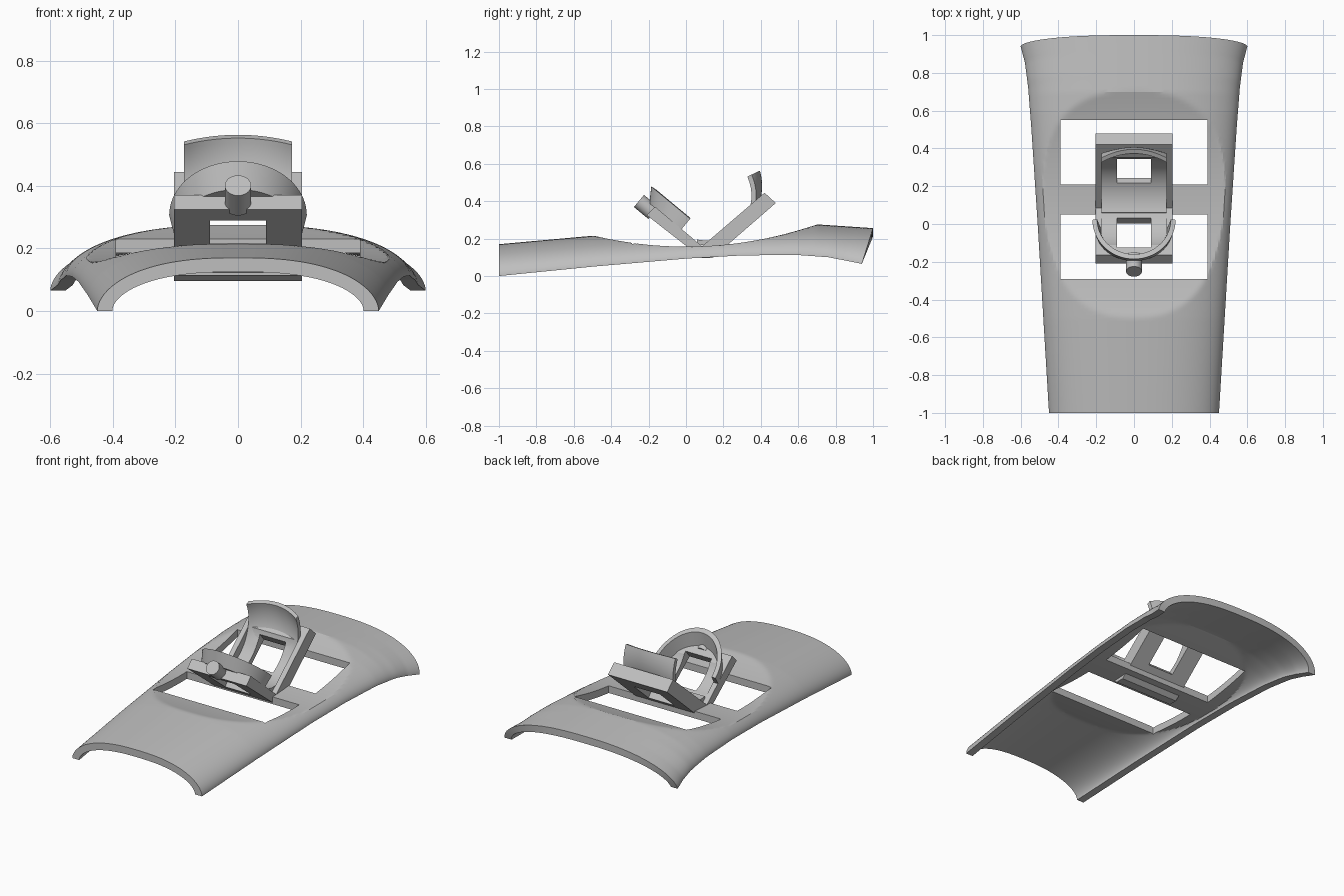
import bpy, bmesh, math
from mathutils import Vector

cube = bpy.data.objects.get("Cube")
if cube:
    bpy.data.objects.remove(cube, do_unlink=True)

grey = bpy.data.materials.new("light_grey")
grey.use_nodes = True
grey.diffuse_color = (0.52, 0.52, 0.52, 1)
grey.node_tree.nodes["Principled BSDF"].inputs["Base Color"].default_value = grey.diffuse_color


def finish(name, bm):
    bmesh.ops.recalc_face_normals(bm, faces=bm.faces)
    mesh = bpy.data.meshes.new(name)
    bm.to_mesh(mesh)
    bm.free()
    mesh.materials.append(grey)
    obj = bpy.data.objects.new(name, mesh)
    bpy.context.collection.objects.link(obj)
    return obj


def loft(name, rings):
    """Join closed rings, each an outer line followed by the reversed inner line."""
    bm = bmesh.new()
    rows = [[bm.verts.new(p) for p in ring] for ring in rings]
    n = len(rows[0])
    for a, b in zip(rows, rows[1:]):
        for i in range(n):
            j = (i + 1) % n
            bm.faces.new((a[i], a[j], b[j], b[i]))
    for row in (rows[0], rows[-1]):
        for i in range(n // 2 - 1):
            bm.faces.new((row[i], row[i + 1], row[n - 2 - i], row[n - 1 - i]))
    return finish(name, bm)


def box(name, centre, size, angle):
    bm = bmesh.new()
    bmesh.ops.create_cube(bm, size=1)
    obj = finish(name, bm)
    obj.location, obj.scale, obj.rotation_euler.x = centre, size, angle
    return obj


def cylinder(name, centre, radius, length, rotation):
    bm = bmesh.new()
    bmesh.ops.create_cone(bm, cap_ends=True, segments=64, radius1=radius, radius2=radius, depth=length)
    obj = finish(name, bm)
    obj.location, obj.rotation_euler = centre, rotation
    return obj


def cut(obj, cutters):
    bpy.context.view_layer.update()
    bpy.context.view_layer.objects.active = obj
    for cutter in cutters:
        cutter.hide_render = True
        mod = obj.modifiers.new("cut", 'BOOLEAN')
        mod.operation, mod.solver, mod.object = 'DIFFERENCE', 'EXACT', cutter
        bpy.ops.object.modifier_apply(modifier=mod.name)


def smooth(obj, degrees):
    bpy.ops.object.select_all(action='DESELECT')
    obj.select_set(True)
    bpy.context.view_layer.objects.active = obj
    bpy.ops.object.shade_smooth_by_angle(angle=math.radians(degrees))


def along(y, knots):
    for (a, p), (b, q) in zip(knots, knots[1:]):
        if y <= b:
            return p + (q - p) * (y - a) / (b - a)
    return knots[-1][1]


# Arched shell with a shallow trough pressed across it
WIDTH = [(-1, .45), (0, .51), (.5, .543), (.75, .56), (.9, .577), (1, .6)]
CROWN = [(-1, .17), (-.5, .215), (0, .248), (.4, .268), (.7, .276), (1, .256)]
EDGE = [(-1, 0), (-.5, .05), (0, .093), (.3, .11), (.6, .113), (.8, .1), (1, .065)]


def shell_line(y, inset, drop):
    w = along(y, WIDTH) - inset
    low = along(y, EDGE)
    high = along(y, CROWN) - drop
    trough = .157 + .24 * y * y - drop
    lean = .06 * max(0, (y - .5) / .5)
    points = []
    for i in range(65):
        u = -math.cos(math.pi * i / 64)
        rise = max(0, 1 - abs(u) ** 2.5) ** .54
        points.append((w * u, y - lean * (1 - rise), min(low + (high - low) * rise, trough)))
    return points


rings = []
for k in range(121):
    y = -1 + k / 60
    rings.append(shell_line(y, 0, 0) + shell_line(y, .048, .045)[::-1])
shell = loft("arched_shell", rings)
windows = [box("window_cutter", (0, y, .2), (.78, .34, 1), 0) for y in (-.12, .38)]
cut(shell, windows)
smooth(shell, 14)

# V-shaped bracket
profile = [(-.21, .325), (.085, .095), (.14, .095), (.48, .39), (.42, .445), (.086, .159), (-.165, .37)]
bm = bmesh.new()
base = bm.faces.new([bm.verts.new((-.205, y, z)) for y, z in profile])
side = bmesh.ops.extrude_face_region(bm, geom=[base])["geom"]
bmesh.ops.translate(bm, vec=(.41, 0, 0), verts=[v for v in side if isinstance(v, bmesh.types.BMVert)])
bracket = finish("v_bracket", bm)

# Curved cradle seated in the bracket, flaring at its upper lip
CUP_Y, CUP_Z, CUP_R, HALF = .11, .43, .24, .172


def cup_line(angle, extra):
    flare = .05 * min(1, max(0, (angle + 30) / 55))
    a = math.radians(angle)
    points = []
    for i in range(21):
        t = i / 10 - 1
        r = CUP_R + extra + flare * (1 - t * t)
        points.append((HALF * t, CUP_Y + r * math.cos(a), CUP_Z + r * math.sin(a)))
    return points


cradle = loft("curved_cradle", [cup_line(-102 + 127 * k / 40, .025) + cup_line(-102 + 127 * k / 40, 0)[::-1]
                                for k in range(41)])

# Openings through both bracket arms
hollow = cylinder("hollow_cutter", (0, CUP_Y, CUP_Z), .245, .345, (0, math.pi / 2, 0))
front_hole = box("front_hole_cutter", (0, -.065, .245), (.18, .21, .2), math.radians(-39))
back_hole = box("back_hole_cutter", (0, .3, .265), (.18, .19, .22), math.radians(41))
cut(bracket, [hollow, front_hole, back_hole])
cut(cradle, [back_hole])
smooth(bracket, 20)
smooth(cradle, 30)
for cutter in windows + [hollow, front_hole, back_hole]:
    bpy.data.objects.remove(cutter, do_unlink=True)

# Half-ring collar standing on the front arm
origin = Vector((0, -.02, .255))
up_arm = Vector((0, -.77, .64))
normal = Vector((0, .64, .77))


def collar_point(phi, rx, rd, h):
    return origin + Vector((rx * math.sin(phi), 0, 0)) + up_arm * rd * math.cos(phi) + normal * h


rings = []
for k in range(41):
    phi = math.pi * (k / 40 - .5)
    rings.append([collar_point(phi, *s) for s in
                  ((.205, .22, -.01), (.22, .27, .066), (.195, .24, .07), (.175, .185, -.01))])
smooth(loft("front_collar", rings), 30)

# Round peg at the tip of the front arm
peg_centre = Vector((0, -.19, .35)) + up_arm * .03
peg = cylinder("front_peg", peg_centre, .042, .1, up_arm.to_track_quat('Z', 'X').to_euler())
smooth(peg, 30)
